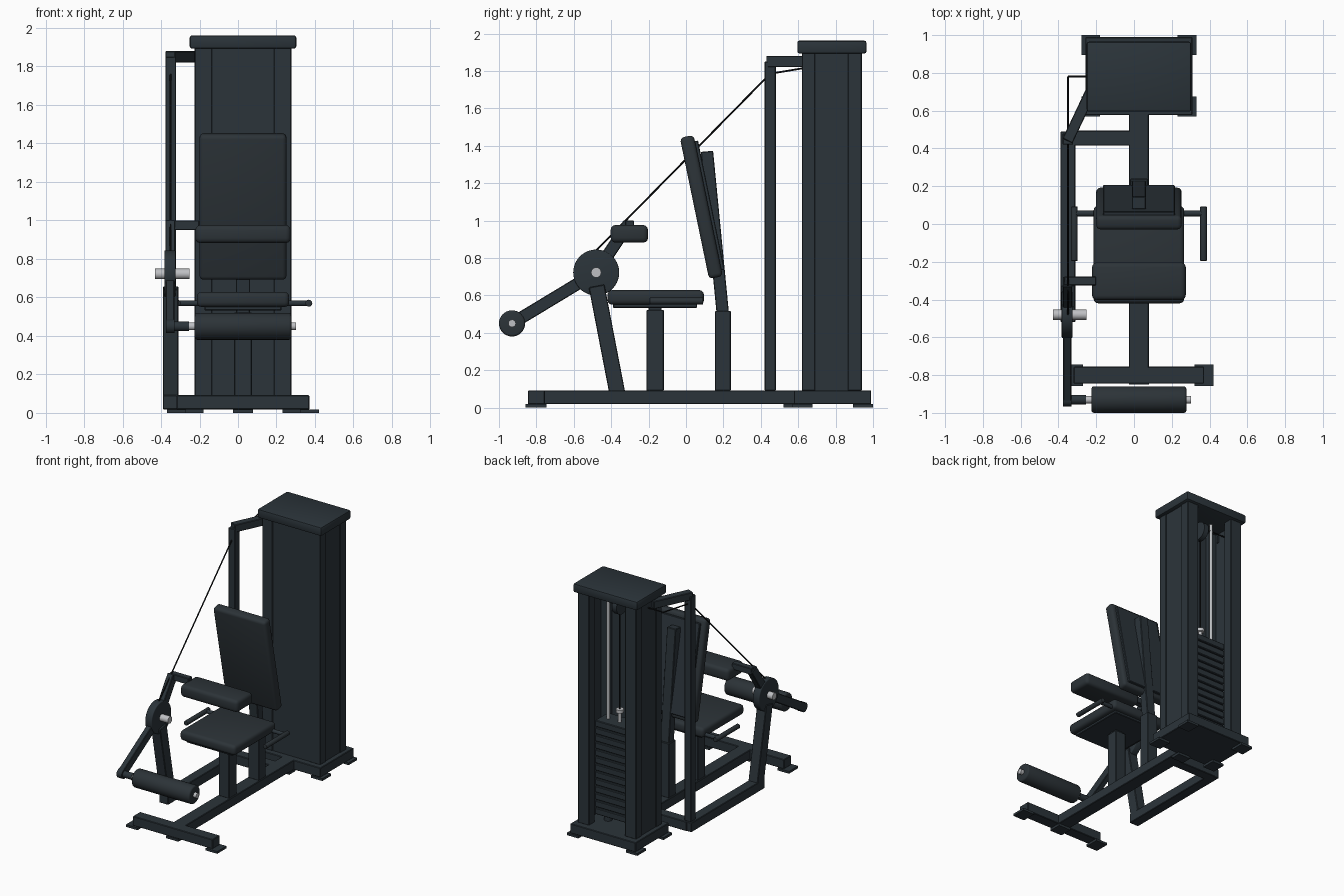
import bpy, bmesh, math
from mathutils import Vector, Matrix

if "Cube" in bpy.data.objects:
    bpy.data.objects.remove(bpy.data.objects["Cube"], do_unlink=True)


def material(name, rgb):
    m = bpy.data.materials.new(name)
    m.use_nodes = True
    m.diffuse_color = (*rgb, 1)
    m.node_tree.nodes["Principled BSDF"].inputs["Base Color"].default_value = (*rgb, 1)
    return m


FRAME = material("dark slate frame", (0.024, 0.034, 0.042))
PAD = material("dark slate padding", (0.025, 0.033, 0.039))
CABLE = material("black cable", (0.006, 0.007, 0.008))
STEEL = material("light steel", (0.52, 0.53, 0.55))
CX = 0.026  # centre line of seat, spine and tower


def finish(name, bm, mat, bevel=0.0, segments=2):
    if bevel:
        sharp = [e for e in bm.edges if e.calc_face_angle(0) > 1]
        bmesh.ops.bevel(bm, geom=sharp, offset=bevel, segments=segments,
                        profile=0.5, affect='EDGES')
    bmesh.ops.recalc_face_normals(bm, faces=bm.faces)
    mesh = bpy.data.meshes.new(name)
    bm.to_mesh(mesh)
    bm.free()
    mesh.materials.append(mat)
    ob = bpy.data.objects.new(name, mesh)
    bpy.context.collection.objects.link(ob)
    bpy.ops.object.select_all(action='DESELECT')
    ob.select_set(True)
    bpy.context.view_layer.objects.active = ob
    bpy.ops.object.shade_smooth_by_angle(angle=math.radians(35))
    return ob


def box(name, x, y, z, mat=FRAME, bevel=0.004, segments=1):
    """Box from three (low, high) ranges."""
    bm = bmesh.new()
    size = [r[1] - r[0] for r in (x, y, z)]
    mid = [(r[1] + r[0]) / 2 for r in (x, y, z)]
    bmesh.ops.create_cube(bm, size=1, matrix=Matrix.Translation(mid) @ Matrix.Diagonal((*size, 1)))
    return finish(name, bm, mat, bevel, segments)


def along(p, q):
    """Matrix whose z axis runs from p to q, and the length between them."""
    p, q = Vector(p), Vector(q)
    d = (q - p).normalized()
    ref = Vector((0, 0, 1)) if abs(d.x) > 0.3 else Vector((1, 0, 0))
    v = d.cross(ref).normalized()
    u = v.cross(d)
    m = Matrix((u, v, d)).transposed().to_4x4()
    m.translation = (p + q) / 2
    return m, (q - p).length


def bar(name, p, q, width, depth, mat=FRAME, bevel=0.004, segments=1):
    m, length = along(p, q)
    bm = bmesh.new()
    bmesh.ops.create_cube(bm, size=1, matrix=m @ Matrix.Diagonal((width, depth, length, 1)))
    return finish(name, bm, mat, bevel, segments)


def rod(name, p, q, radius, mat=FRAME, bevel=0.0, sides=32):
    m, length = along(p, q)
    bm = bmesh.new()
    bmesh.ops.create_cone(bm, cap_ends=True, segments=sides, radius1=radius,
                          radius2=radius, depth=length, matrix=m)
    return finish(name, bm, mat, bevel, 3)


def around(half):
    return (CX - half, CX + half)


# Floor frame
FLOOR = (0.018, 0.092)
box("spine_rail", around(0.053), (-0.8, 0.6), FLOOR)
box("front_crossbar", around(0.345), (-0.845, -0.755), FLOOR)
box("side_rail", (-0.39, -0.31), (-0.42, 0.49), FLOOR)
box("rear_crossbar", (-0.35, CX), (0.415, 0.495), FLOOR)
box("tower_plinth", around(0.283), (0.577, 0.99), FLOOR)

# Floor pads
for side, label in ((-1, "right"), (1, "left")):
    x = CX + side * 0.345
    box("front_foot_" + label, (x - 0.05, x + 0.05), (-0.858, -0.745), (0, 0.018), bevel=0)
    x = CX + side * 0.255
    for y, end in ((0.622, "front"), (0.947, "back")):
        box(f"tower_foot_{end}_{label}", (x - 0.05, x + 0.05), (y - 0.053, y + 0.053), (0, 0.018), bevel=0)
box("spine_foot", around(0.053), (0.52, 0.6), (0, 0.018), bevel=0)
box("front_middle_foot", around(0.053), (-0.85, -0.75), (0, 0.018), bevel=0)

# Weight tower with open back
box("tower_front_panel", around(0.24), (0.625, 0.65), (0.09, 1.9), bevel=0)
for side, label in ((-1, "right"), (1, "left")):
    xs = lambda a, b: tuple(sorted((CX + side * a, CX + side * b)))
    box("tower_front_post_" + label, xs(0.16, 0.252), (0.62, 0.69), (0.09, 1.9))
    box("tower_back_post_" + label, xs(0.155, 0.252), (0.865, 0.94), (0.09, 1.9))
    box("tower_side_panel_" + label, xs(0.225, 0.245), (0.68, 0.87), (0.09, 1.9), bevel=0)
    rod("guide_rod_" + label, (CX + side * 0.1, 0.78, 0.09), (CX + side * 0.1, 0.78, 1.9), 0.012, STEEL, sides=16)
    rod("rod_bumper_" + label, (CX + side * 0.1, 0.78, 0.09), (CX + side * 0.1, 0.78, 0.15), 0.03)
box("tower_cap", around(0.277), (0.595, 0.965), (1.893, 1.962), bevel=0.012, segments=2)
rod("tower_pulley", (CX - 0.02, 0.78, 1.8), (CX + 0.02, 0.78, 1.8), 0.07)

# Weight stack and selector
for i in range(13):
    z = 0.15 + i * 0.057
    box(f"weight_plate_{i + 1}", around(0.16), (0.7, 0.86), (z, z + 0.05), bevel=0.005)
rod("selector_stem", (CX, 0.78, 0.88), (CX, 0.78, 0.96), 0.013, STEEL, sides=16)
rod("selector_knob", (CX, 0.78, 0.96), (CX, 0.78, 0.985), 0.028, STEEL, sides=16)

# Cable mast
box("cable_mast", (-0.378, -0.322), (0.42, 0.48), (0.09, 1.85))
bar("mast_top_arm", (-0.352, 0.44, 1.85), (-0.215, 0.73, 1.85), 0.06, 0.058)

# Cable
path = [(-0.35, -0.48, 0.84), (-0.35, 0.45, 1.785), (-0.35, 0.78, 1.84), (CX, 0.78, 1.84), (CX, 0.78, 0.97)]
for i, (p, q) in enumerate(zip(path, path[1:])):
    rod(f"cable_{i + 1}", p, q, 0.005, CABLE, sides=8)

# Seat on its telescoping post
box("seat_post", around(0.046), (-0.212, -0.118), (0.09, 0.522))
box("seat_inner_post", around(0.036), (-0.2, -0.13), (0.5, 0.55))
box("seat_plate", around(0.2), (-0.39, 0.06), (0.533, 0.555))
box("seat_pad", around(0.24), (-0.42, 0.096), (0.55, 0.628), PAD, 0.025, 3)

# Backrest
box("back_post", around(0.046), (0.155, 0.24), (0.09, 0.517))
bar("back_strut", (CX, 0.197, 0.5), (CX, 0.112, 1.37), 0.075, 0.066)
bar("backrest_plate", (CX, 0.194, 0.735), (CX, 0.052, 1.425), 0.38, 0.025)
bar("backrest_pad", (CX, 0.16, 0.695), (CX, 0.004, 1.45), 0.452, 0.075, PAD, 0.022, 3)

# Side handles
for side, label in ((-1, "right"), (1, "left")):
    x = CX + side * 0.342
    rod("handle_grip_" + label, (x, -0.195, 0.57), (x, 0.092, 0.57), 0.018, PAD, 0.004, 20)
rod("handle_crossbar", (CX - 0.342, 0.056, 0.57), (CX + 0.342, 0.056, 0.57), 0.015, sides=20)

# Lever stand, pivot disc and axle
PIVOT = (-0.48, 0.722)
bar("lever_stand", (-0.35, -0.368, 0.08), (-0.35, -0.478, 0.65), 0.08, 0.085)
rod("pivot_disc", (-0.383, *PIVOT), (-0.325, *PIVOT), 0.123, bevel=0.006, sides=40)
rod("pivot_axle", (-0.43, *PIVOT), (-0.252, *PIVOT), 0.027, STEEL)

# Lower lever with leg roller
ROLL = (-0.93, 0.45)
bar("lower_lever", (-0.353, *PIVOT), (-0.353, *ROLL), 0.044, 0.066)
rod("lever_end", (-0.375, *ROLL), (-0.331, *ROLL), 0.036)
rod("roller_bracket", (-0.34, *ROLL), (-0.255, *ROLL), 0.025)
rod("roller_axle", (-0.27, *ROLL), (0.302, *ROLL), 0.02, STEEL)
rod("leg_roller", (-0.225, *ROLL), (0.277, *ROLL), 0.07, PAD, 0.012)

# Upper lever with thigh pad
bar("upper_lever", (-0.352, *PIVOT), (-0.352, -0.305, 0.985), 0.05, 0.066)
box("thigh_pad_bracket", (-0.37, -0.2), (-0.325, -0.278), (0.95, 1.0))
box("thigh_pad", around(0.248), (-0.403, -0.203), (0.882, 0.976), PAD, 0.026, 3)
